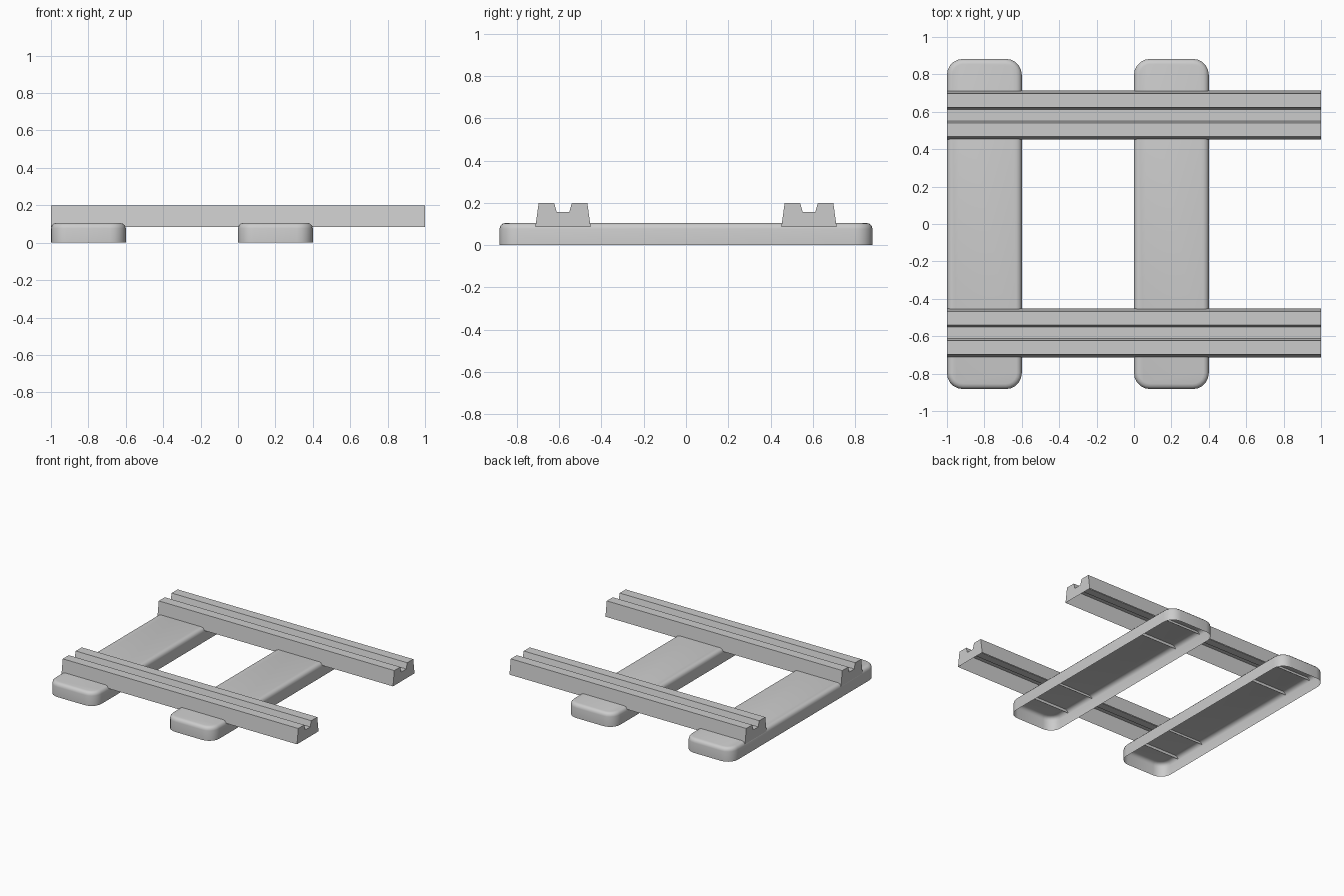
import bpy, bmesh

if "Cube" in bpy.data.objects:
    bpy.data.objects.remove(bpy.data.objects["Cube"])


def make_object(name, bm):
    bmesh.ops.recalc_face_normals(bm, faces=bm.faces[:])
    mesh = bpy.data.meshes.new(name)
    bm.to_mesh(mesh)
    bm.free()
    obj = bpy.data.objects.new(name, mesh)
    bpy.context.collection.objects.link(obj)
    return obj


def sleeper(name, cx):
    # Rounded box shell, open underneath
    bm = bmesh.new()
    bmesh.ops.create_cube(bm, size=1)
    for v in bm.verts:
        v.co.x = cx + v.co.x * 0.4
        v.co.y *= 1.765
        v.co.z = (v.co.z + 0.5) * 0.105
    upright = [e for e in bm.edges if abs(e.verts[0].co.z - e.verts[1].co.z) > 0.05]
    bmesh.ops.bevel(bm, geom=upright, offset=0.085, segments=5, profile=0.5, affect='EDGES')
    rim = [e for e in bm.edges if all(v.co.z > 0.1 for v in e.verts)]
    bmesh.ops.bevel(bm, geom=rim, offset=0.028, segments=3, profile=0.5, affect='EDGES')
    bottom = [f for f in bm.faces if all(v.co.z < 0.001 for v in f.verts)]
    bmesh.ops.delete(bm, geom=bottom, context='FACES_ONLY')
    for f in bm.faces:
        f.smooth = True
    return make_object(name, bm)


def rail(name, cy):
    # Grooved profile swept along x, capped ends, open underneath
    half = [(0.131, 0.085), (0.115, 0.2), (0.042, 0.2), (0.03, 0.157)]
    profile = [(-y, z) for y, z in half] + half[::-1]
    bm = bmesh.new()
    rings = [[bm.verts.new((x, cy + y, z)) for y, z in profile] for x in (-1, 1)]
    a, b = rings
    for i in range(len(profile) - 1):
        bm.faces.new((a[i], a[i + 1], b[i + 1], b[i]))
    bm.faces.new(a)
    bm.faces.new(b)
    return make_object(name, bm)


# Two sleepers across the track
for label, x in (("left", -0.8), ("right", 0.2)):
    sleeper(f"{label}_sleeper", x)

# Two rails along the track
for label, y in (("front", -0.582), ("back", 0.582)):
    rail(f"{label}_rail", y)
